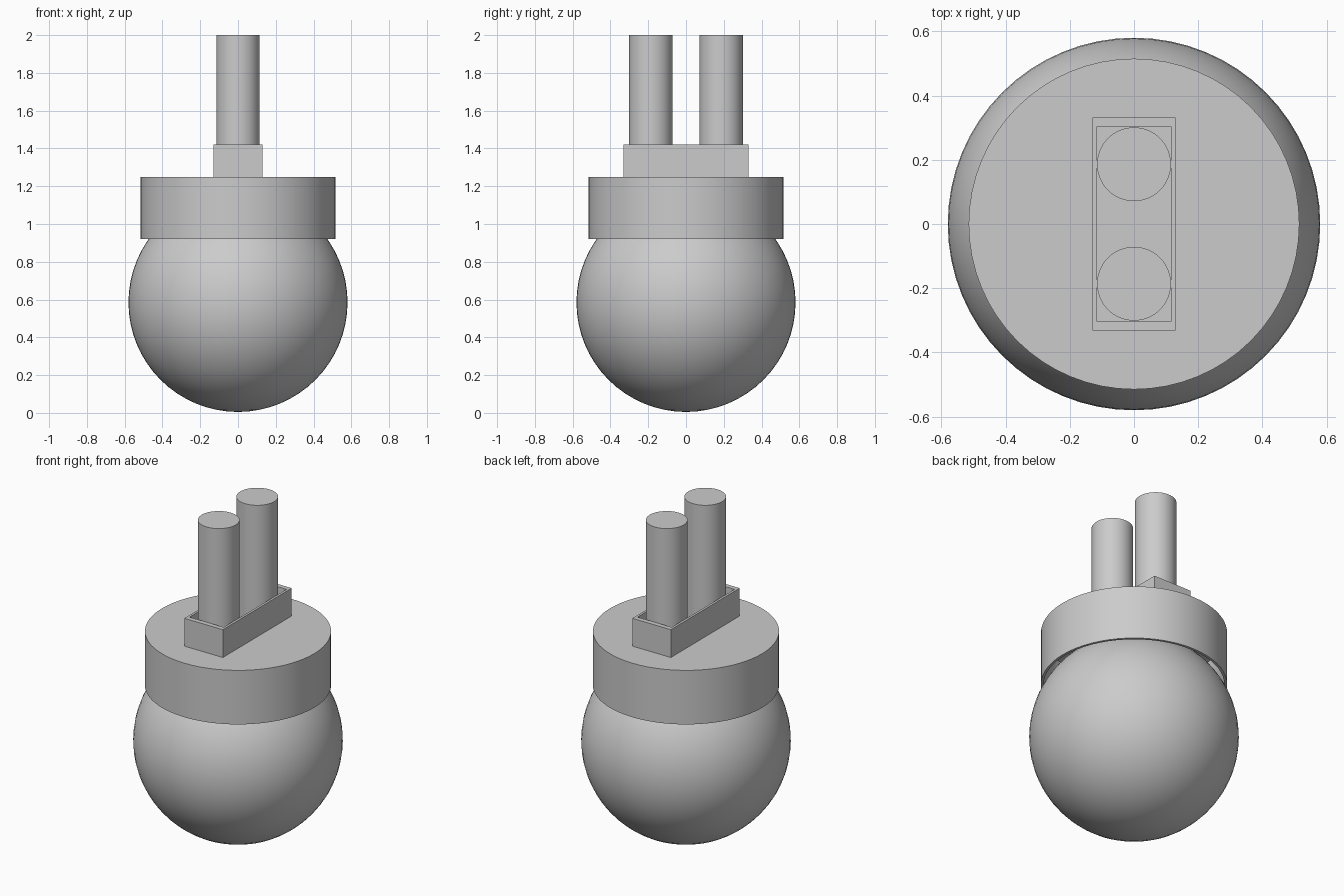
import bpy, bmesh, math
from mathutils import Matrix

if "Cube" in bpy.data.objects:
    bpy.data.objects.remove(bpy.data.objects["Cube"], do_unlink=True)

grey = bpy.data.materials.new("plain grey")
grey.use_nodes = True
grey.diffuse_color = (0.6, 0.6, 0.6, 1)
grey.node_tree.nodes["Principled BSDF"].inputs["Base Color"].default_value = (0.6, 0.6, 0.6, 1)


def finish(name, bm, smooth=True):
    mesh = bpy.data.meshes.new(name)
    bmesh.ops.recalc_face_normals(bm, faces=bm.faces)
    bm.to_mesh(mesh)
    bm.free()
    mesh.materials.append(grey)
    obj = bpy.data.objects.new(name, mesh)
    bpy.context.collection.objects.link(obj)
    if smooth:
        bpy.ops.object.select_all(action="DESELECT")
        obj.select_set(True)
        bpy.context.view_layer.objects.active = obj
        bpy.ops.object.shade_smooth_by_angle(angle=math.radians(30))
    return obj


def cylinder(bm, radius, z0, z1, y=0, segments=64):
    return bmesh.ops.create_cone(
        bm, cap_ends=True, segments=segments, radius1=radius, radius2=radius,
        depth=z1 - z0, matrix=Matrix.Translation((0, y, (z0 + z1) / 2)))


def hollow(bm, axis_sign, rim, depth):
    """Inset the end face pointing along axis_sign and sink it into the solid."""
    bm.normal_update()
    face = max(bm.faces, key=lambda f: f.normal.z * axis_sign)
    centre = face.calc_center_median()
    bmesh.ops.inset_individual(bm, faces=[face], thickness=0.005)
    for v in face.verts:
        for i in (0, 1):
            edge = abs(v.co[i] - centre[i]) + 0.005
            v.co[i] = centre[i] + (v.co[i] - centre[i]) * rim[i]
    walls = bmesh.ops.extrude_discrete_faces(bm, faces=[face])["faces"]
    for v in walls[0].verts:
        v.co.z -= axis_sign * depth
    # bridge the rim to the sunken floor
    return walls


# Round body
bm = bmesh.new()
bmesh.ops.create_uvsphere(bm, u_segments=64, v_segments=32, radius=0.58,
                          matrix=Matrix.Translation((0, 0, 0.585)))
finish("round_body", bm)


def cup(bm, outer, inner, z_floor, z_closed, z_rim):
    """Thin-walled open cup between matching outer and inner outlines."""
    rings = [[bm.verts.new((x, y, z)) for x, y in outline]
             for outline, z in ((outer, z_closed), (outer, z_rim),
                                (inner, z_rim), (inner, z_floor))]
    n = len(outer)
    for a, b in zip(rings, rings[1:]):
        for i in range(n):
            j = (i + 1) % n
            bm.faces.new((a[i], a[j], b[j], b[i]))
    bm.faces.new(rings[0])
    bm.faces.new(rings[-1])


def circle(r, n=64):
    return [(r * math.cos(math.tau * i / n), r * math.sin(math.tau * i / n)) for i in range(n)]


def rectangle(x, y):
    return [(x, y), (-x, y), (-x, -y), (x, -y)]


# Collar cap, open underneath
bm = bmesh.new()
cup(bm, circle(0.515), circle(0.5), 1.23, 1.25, 0.92)
finish("collar_cap", bm)

# Open tray on the cap
bm = bmesh.new()
cup(bm, rectangle(0.13, 0.332), rectangle(0.116, 0.303), 1.27, 1.25, 1.42)
finish("tray", bm, smooth=False)

# Twin posts standing in the tray
for name, side in (("front_post", -1), ("back_post", 1)):
    bm = bmesh.new()
    cylinder(bm, 0.115, 1.26, 2.0, y=0.186 * side)
    finish(name, bm)
